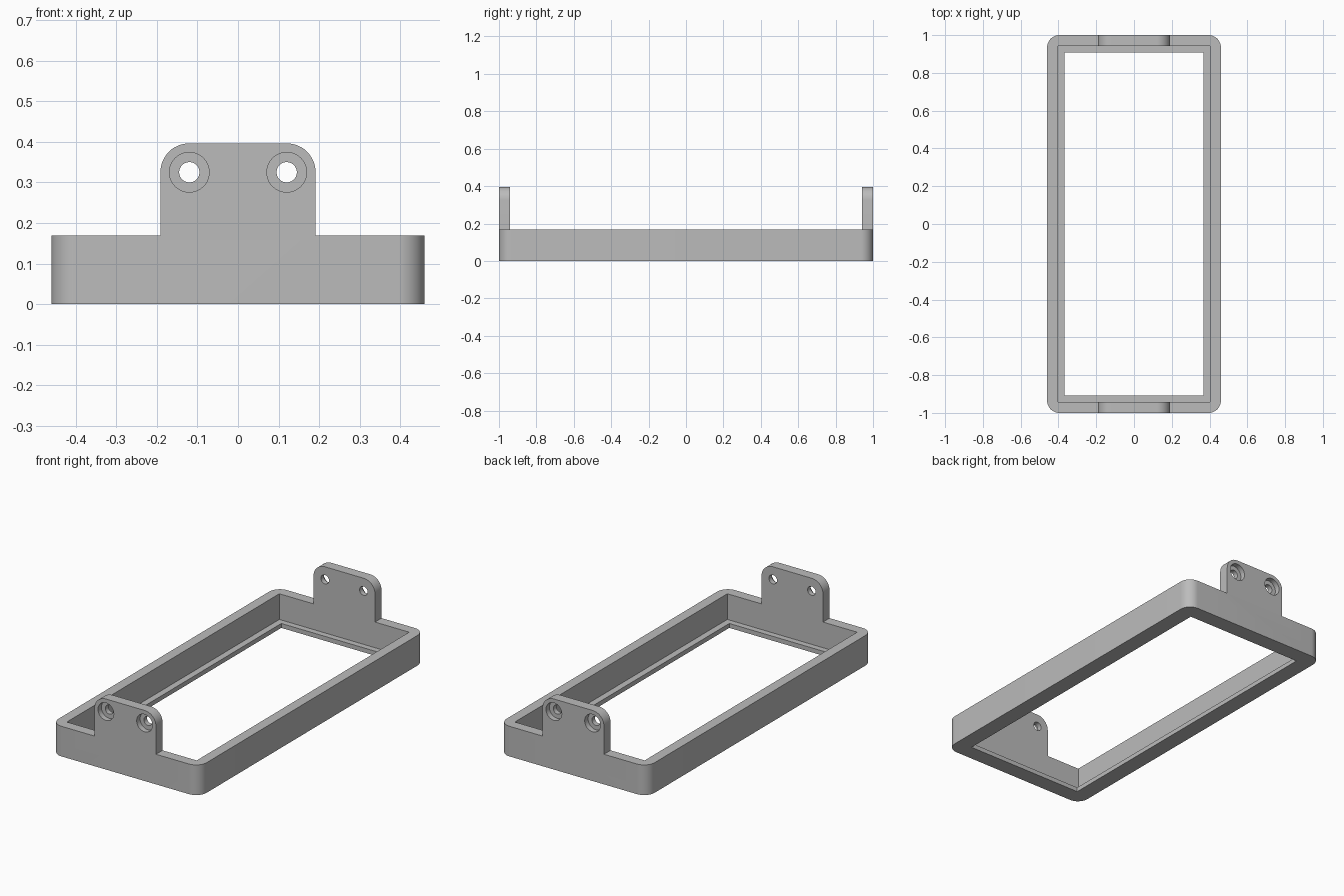
import bpy, bmesh
from math import sin, cos, pi
from mathutils import Vector

cube = bpy.data.objects.get("Cube")
if cube:
    bpy.data.objects.remove(cube, do_unlink=True)

# Main dimensions
HALF_X, HALF_Y, HEIGHT, CORNER = 0.46, 1.0, 0.169, 0.065
INNER_X, INNER_Y, LEDGE = 0.403, 0.942, 0.025
OPEN_X, OPEN_Y = 0.367, 0.908
TAB_X, TAB_TOP, TAB_R = 0.191, 0.396, 0.07
HOLE_X, HOLE_Z, HOLE_R, BORE_R, BORE_DEPTH = 0.12, 0.325, 0.025, 0.049, 0.03

grey = bpy.data.materials.new("grey plastic")
grey.use_nodes = True
grey.diffuse_color = (0.5, 0.5, 0.5, 1)
grey.node_tree.nodes["Principled BSDF"].inputs["Base Color"].default_value = (0.5, 0.5, 0.5, 1)


def rounded(corners, steps=12):
    """Outline through right-angled corners (x, y, radius)."""
    out = []
    for i, (x, y, r) in enumerate(corners):
        p = Vector((x, y))
        if r == 0:
            out.append(p)
            continue
        a = (Vector(corners[i - 1][:2]) - p).normalized()
        b = (Vector(corners[(i + 1) % len(corners)][:2]) - p).normalized()
        for k in range(steps + 1):
            t = k / steps * pi / 2
            out.append(p + r * (a * (1 - sin(t)) + b * (1 - cos(t))))
    return out


def rectangle(hx, hy, r=0):
    return rounded([(-hx, -hy, r), (hx, -hy, r), (hx, hy, r), (-hx, hy, r)])


def circle(cx, cy, r, n=48):
    return [Vector((cx + r * cos(2 * pi * k / n), cy + r * sin(2 * pi * k / n))) for k in range(n)]


def prism(name, outline, start, end, axis="z"):
    """Extrude a plan outline along z, or a front outline along y."""
    def place(p, d):
        return (p.x, p.y, d) if axis == "z" else (p.x, d, p.y)
    bm = bmesh.new()
    low = [bm.verts.new(place(p, start)) for p in outline]
    high = [bm.verts.new(place(p, end)) for p in outline]
    bm.faces.new(low)
    bm.faces.new(high)
    for i in range(len(low)):
        bm.faces.new((low[i - 1], low[i], high[i], high[i - 1]))
    bmesh.ops.recalc_face_normals(bm, faces=bm.faces)
    mesh = bpy.data.meshes.new(name)
    bm.to_mesh(mesh)
    bm.free()
    mesh.materials.append(grey)
    obj = bpy.data.objects.new(name, mesh)
    bpy.context.collection.objects.link(obj)
    return obj


def combine(target, tool, operation="DIFFERENCE"):
    mod = target.modifiers.new("cut", "BOOLEAN")
    mod.operation, mod.object, mod.solver = operation, tool, "EXACT"
    bpy.context.view_layer.objects.active = target
    bpy.ops.object.modifier_apply(modifier=mod.name)
    bpy.data.objects.remove(tool, do_unlink=True)


# Frame with tabs: front silhouette trimmed to the rounded plan
silhouette = rounded([
    (-HALF_X - 0.1, 0, 0), (HALF_X + 0.1, 0, 0),
    (HALF_X + 0.1, HEIGHT, 0), (TAB_X, HEIGHT, 0),
    (TAB_X, TAB_TOP, TAB_R), (-TAB_X, TAB_TOP, TAB_R),
    (-TAB_X, HEIGHT, 0), (-HALF_X - 0.1, HEIGHT, 0)])
frame = prism("mounting_frame", silhouette, -1.2, 1.2, "y")
combine(frame, prism("plan", rectangle(HALF_X, HALF_Y, CORNER), -0.2, 0.6), "INTERSECT")

# Inner recess and the opening that leaves a thin ledge
combine(frame, prism("recess", rectangle(INNER_X, INNER_Y), LEDGE, 0.6))
combine(frame, prism("opening", rectangle(OPEN_X, OPEN_Y), -0.2, 0.6))

# Counterbored screw holes in both tabs
for side in (-1, 1):
    for x in (-HOLE_X, HOLE_X):
        combine(frame, prism("bore", circle(x, HOLE_Z, BORE_R),
                             side * (HALF_Y - BORE_DEPTH), side * 1.2, "y"))
        combine(frame, prism("hole", circle(x, HOLE_Z, HOLE_R), side * 0.8, side * 1.2, "y"))

# Smooth rounded corners and holes, keep edges crisp
bpy.ops.object.select_all(action="DESELECT")
frame.select_set(True)
bpy.context.view_layer.objects.active = frame
bpy.ops.object.shade_smooth_by_angle(angle=pi / 6)
